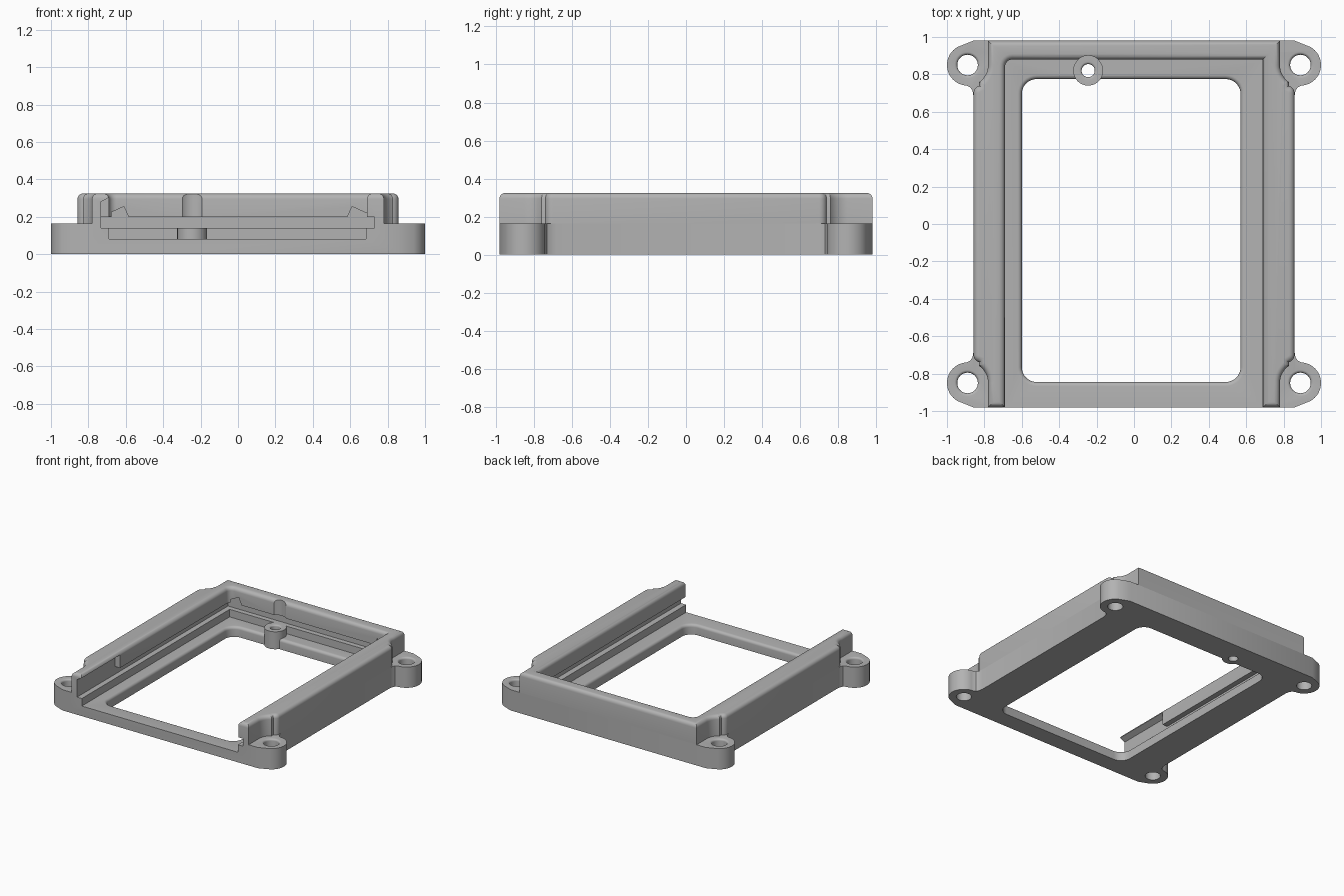
import bpy, bmesh, math
from mathutils import Vector

if "Cube" in bpy.data.objects:
    bpy.data.objects.remove(bpy.data.objects["Cube"], do_unlink=True)

grey = bpy.data.materials.new("plain_grey")
grey.use_nodes = True
COLOUR = (0.45, 0.45, 0.45, 1)
grey.diffuse_color = COLOUR
grey.node_tree.nodes["Principled BSDF"].inputs["Base Color"].default_value = COLOUR

EAR_X, EAR_Y, EAR_R = 0.89, 0.85, 0.11
SIDE, BACK, TOP, EAR_TOP = 0.858, 0.98, 0.325, 0.165
FLOOR, SLOT_LOW, SLOT_HIGH = 0.08, 0.14, 0.2
BOSS = (-0.245, 0.82)


def arc(cx, cy, r, a0, a1, n):
    angles = [math.radians(a0 + (a1 - a0) * i / n) for i in range(n + 1)]
    return [(cx + r * math.cos(a), cy + r * math.sin(a)) for a in angles]


def circle(centre, r):
    return arc(*centre, r, 0, 352.5, 47)


def rounded_rect(x0, x1, y0, y1, r):
    return (arc(x1 - r, y1 - r, r, 0, 90, 8) + arc(x0 + r, y1 - r, r, 90, 180, 8)
            + arc(x0 + r, y0 + r, r, 180, 270, 8) + arc(x1 - r, y0 + r, r, 270, 360, 8))


def loft(name, rings, cutter=False, bevel_z=None):
    """Skin a stack of matching 3D rings, optionally rounding the top rim."""
    bm = bmesh.new()
    rows = [[bm.verts.new(p) for p in ring] for ring in rings]
    count = len(rows[0])
    for a, b in zip(rows, rows[1:]):
        for i in range(count):
            j = (i + 1) % count
            bm.faces.new((a[i], a[j], b[j], b[i]))
    bm.faces.new(rows[0][::-1])
    bm.faces.new(rows[-1])
    bmesh.ops.recalc_face_normals(bm, faces=bm.faces)
    if bevel_z:
        rim = [e for e in bm.edges if all(abs(v.co.z - bevel_z) < 1e-5 for v in e.verts)]
        bmesh.ops.bevel(bm, geom=rim, offset=0.03, segments=5, profile=0.5,
                        affect='EDGES', clamp_overlap=False)
    mesh = bpy.data.meshes.new(name)
    bm.to_mesh(mesh)
    bm.free()
    obj = bpy.data.objects.new(name, mesh)
    bpy.context.collection.objects.link(obj)
    mesh.materials.append(grey)
    obj.hide_render = cutter
    obj.hide_viewport = False
    return obj


def prism(name, outline, z0, z1, **kw):
    return loft(name, [[(x, y, z) for x, y in outline] for z in (z0, z1)], **kw)


def box_cutter(name, x0, x1, y0, y1, z0, z1):
    return prism(name, [(x0, y0), (x1, y0), (x1, y1), (x0, y1)], z0, z1, cutter=True)


def side_cutter(name, profile, y0, y1):
    return loft(name, [[(x, y, z) for x, z in profile] for y in (y0, y1)], cutter=True)


def flared_cutter(name, shape, top, r):
    """Through hole whose upper rim is rounded with radius r."""
    levels = [(-0.1, 0)]
    for i in range(6):
        a = math.radians(90 * i / 5)
        levels.append((top - r + r * math.sin(a), r - r * math.cos(a)))
    levels.append((top + 0.03, r))
    return loft(name, [[(x, y, z) for x, y in shape(g)] for z, g in levels], cutter=True)


def cut(obj, cutters):
    for c in cutters:
        m = obj.modifiers.new("cut", 'BOOLEAN')
        m.operation, m.solver, m.object = 'DIFFERENCE', 'EXACT', c
    bpy.context.view_layer.objects.active = obj
    for m in list(obj.modifiers):
        bpy.ops.object.modifier_apply(modifier=m.name)


def all_corners(quadrant):
    """Mirror a first-quadrant path into all four, counter-clockwise."""
    flip = quadrant[::-1]
    return (quadrant + [(-x, y) for x, y in flip]
            + [(-x, -y) for x, y in quadrant] + [(x, -y) for x, y in flip])


# Base with four screw ears
ear_path = ([(SIDE, 0.68), (0.863, 0.71), (0.874, 0.73)]
            + arc(EAR_X, EAR_Y, EAR_R, -88, 62, 18) + [(0.86, BACK)])
base = prism("base_frame", all_corners(ear_path), 0, EAR_TOP)

# Three-sided wall with clearance scoops around the ears
scoop = (arc(0.818, 0.70, 0.04, 0, 75, 5)
         + arc(EAR_X, EAR_Y, EAR_R, 236, 180, 9) + [(0.78, BACK)])
outer = all_corners(scoop)
inner = [(-0.69, -BACK)] + arc(-0.65, 0.84, 0.04, 180, 90, 6) + [(0.69, 0.88), (0.69, -BACK)]
half = len(scoop) * 3
wall = prism("upper_wall", outer[:half] + inner + outer[half:], EAR_TOP, TOP, bevel_z=TOP)

# Screw boss on the rear ledge
boss = prism("screw_boss", circle(BOSS, 0.08), 0.001, SLOT_LOW)

# Cutters: window, pocket, card slot, holes
window = flared_cutter("window_cutter", lambda g: rounded_rect(
    -0.60 - g, 0.57 + g, -0.845 - g, 0.775 + g, 0.08 + g), FLOOR, 0.022)
pocket = box_cutter("pocket_cutter", -0.69, 0.685, -1.1, 0.88, FLOOR, 0.18)
slot = box_cutter("slot_cutter", -0.732, 0.73, -1.1, 0.92, SLOT_LOW, SLOT_HIGH)
boss_hole = flared_cutter("boss_hole_cutter", lambda g: circle(BOSS, 0.035 + g), SLOT_LOW, 0.012)
ear_holes = [flared_cutter("ear_hole_cutter", lambda g, c=(sx * EAR_X, sy * EAR_Y):
             circle(c, 0.055 + g), EAR_TOP, 0.015) for sx in (-1, 1) for sy in (-1, 1)]
boss_relief = prism("boss_relief_cutter", circle(BOSS, 0.08), SLOT_LOW, 0.5, cutter=True)
entry = side_cutter("entry_cutter", [(-0.732, 0.15), (-0.732, 0.28), (-0.69, 0.303),
                                     (-0.6, 0.303), (-0.6, 0.15)], -1.1, -0.5)
notches = [side_cutter("corner_notch_cutter", [(s * x, z) for x, z in
           ((0.73, 0.18), (0.73, SLOT_HIGH), (0.61, 0.255), (0.585, SLOT_HIGH), (0.585, 0.18))],
           0.87, 0.919) for s in (-1, 1)]

cut(base, [pocket, slot, window, boss_hole] + ear_holes)
cut(wall, [slot, entry, boss_relief] + notches)
cut(boss, [boss_hole])

# Remove spent cutters
for obj in [o for o in bpy.data.objects if o.name.split(".")[0].endswith("_cutter")]:
    bpy.data.objects.remove(obj, do_unlink=True)

# Smooth the curved faces, keep the crisp edges
bpy.ops.object.select_all(action='DESELECT')
for obj in (base, wall, boss):
    obj.select_set(True)
bpy.context.view_layer.objects.active = base
bpy.ops.object.shade_smooth_by_angle(angle=math.radians(32))
